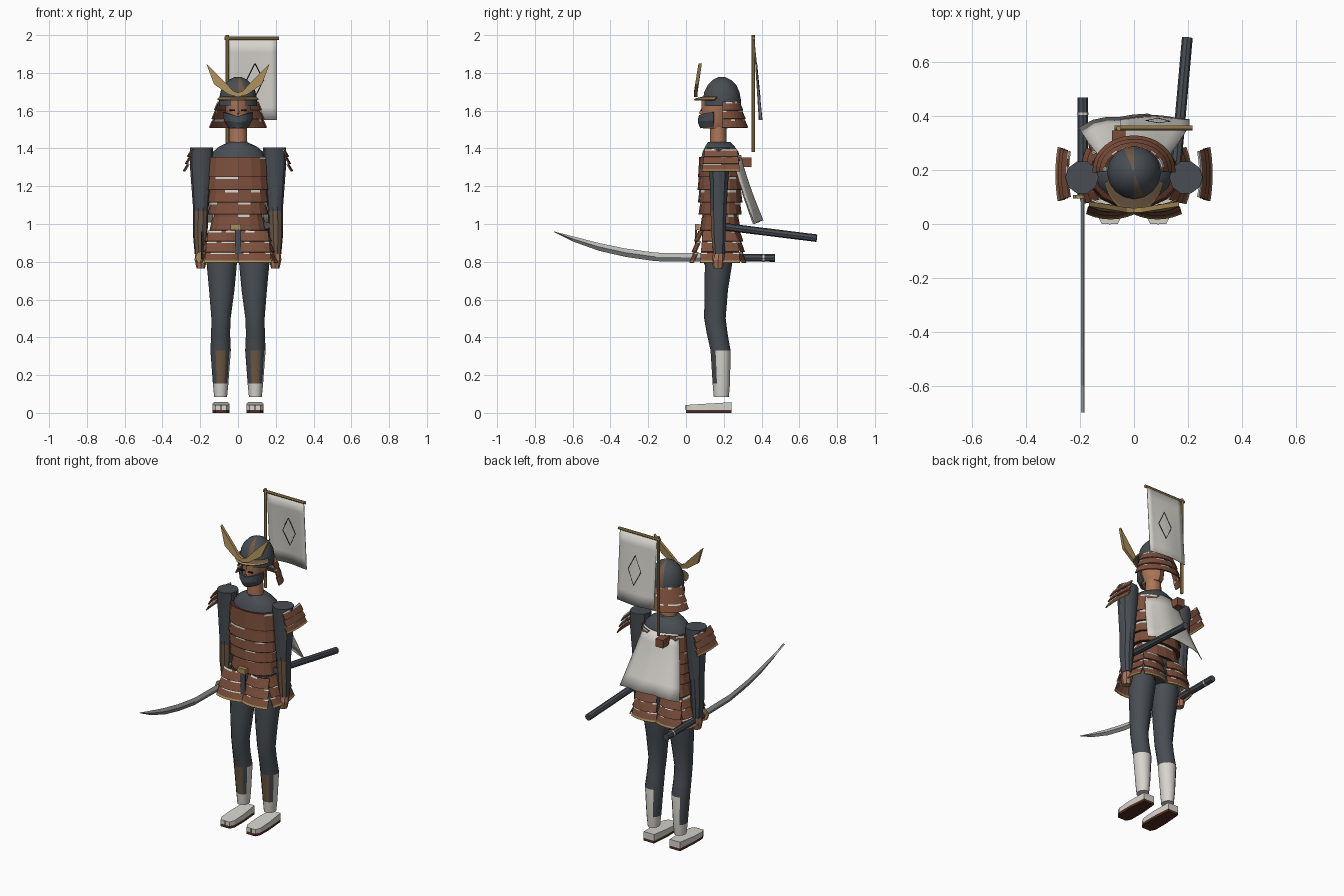
import bpy, bmesh, random
from math import sin, cos, pi, atan2, degrees, radians
from mathutils import Vector

random.seed(4)
cube = bpy.data.objects.get("Cube")
if cube:
    bpy.data.objects.remove(cube)


def mat(name, *rgb):
    m = bpy.data.materials.new(name)
    m.use_nodes = True
    m.diffuse_color = (*rgb, 1)
    m.node_tree.nodes["Principled BSDF"].inputs["Base Color"].default_value = (*rgb, 1)
    return m


cloth = mat("slate cloth", .065, .075, .087)
leather = mat("brown lacquer", .2, .078, .045)
dark_leather = mat("dark brown", .08, .027, .016)
gold = mat("dull gold", .4, .26, .1)
white = mat("off white", .68, .66, .61)
steel = mat("bright steel", .5, .5, .48)
dark_steel = mat("shaded steel", .2, .21, .21)
skin_tone = mat("skin", .42, .18, .1)
muted = mat("muted brown", .16, .1, .06)
black = mat("near black", .012, .012, .014)


def skin(name, rings, mats, rule=None, closed=True, smooth=False, thick=0):
    """Join rings of points with quads; closed rings get end caps."""
    bm = bmesh.new()
    vs = [[bm.verts.new(p) for p in r] for r in rings]
    n, rows = len(rings[0]), []
    for i in range(len(rings) - 1):
        for j in range(n if closed else n - 1):
            k = (j + 1) % n
            bm.faces.new((vs[i][j], vs[i][k], vs[i + 1][k], vs[i + 1][j]))
            rows.append(i)
    if closed:
        bm.faces.new(vs[0])
        bm.faces.new(vs[-1])
        rows += [0, len(rings) - 2]
    bmesh.ops.recalc_face_normals(bm, faces=bm.faces)
    if rule:
        for f, i in zip(bm.faces, rows):
            f.material_index = rule(i, f.calc_center_median(), f.normal)
    me = bpy.data.meshes.new(name)
    bm.to_mesh(me)
    bm.free()
    for m in mats:
        me.materials.append(m)
    ob = bpy.data.objects.new(name, me)
    bpy.context.collection.objects.link(ob)
    if thick:
        mod = ob.modifiers.new("thickness", 'SOLIDIFY')
        mod.thickness, mod.offset = thick, 0
    if smooth:
        bpy.ops.object.select_all(action='DESELECT')
        ob.select_set(True)
        bpy.context.view_layer.objects.active = ob
        bpy.ops.object.shade_smooth_by_angle(angle=radians(35))
    return ob


def ring(z, cx, cy, rx, ry, n, power=1):
    def p(v):
        return abs(v) ** power * (1 if v > 0 else -1)
    return [(cx + rx * p(cos(2 * pi * j / n)), cy + ry * p(sin(2 * pi * j / n)), z) for j in range(n)]


def loft(name, rows, mats, n=12, power=1, **kw):
    return skin(name, [ring(*r, n, power) for r in rows], mats, **kw)


def box(name, c, s, m):
    x, y, z = (v / 2 for v in s)
    base = [(-x, -y), (x, -y), (x, y), (-x, y)]
    return skin(name, [[(c[0] + a, c[1] + b, c[2] + h) for a, b in base] for h in (-z, z)], [m])


def rod(name, a, b, r, m, n=8):
    a, b = Vector(a), Vector(b)
    q = (b - a).to_track_quat('Z', 'Y')
    return skin(name, [[p + q @ Vector((r * cos(2 * pi * j / n), r * sin(2 * pi * j / n), 0))
                        for j in range(n)] for p in (a, b)], [m], smooth=True)


def lacing(i, c, n):
    return 1 if i == 0 and random.random() < .45 else 0


def lamellar(name, top, out, wt, wb, h, flare, curve=.02, rows=3):
    """Hanging panel of overlapping laced rows with a gilt hem."""
    top, out = Vector(top), Vector((*out, 0))
    side = Vector((-out.y, out.x, 0))
    for k in range(rows):
        rings = []
        for s in (0, .2, .8, 1):
            t = (k + s) / rows
            w = (wt + (wb - wt) * t) / 2
            rings.append([top + side * (w * u) + out * (flare * t + .012 * s - curve * u * u)
                          - Vector((0, 0, h * t)) for u in (-1, -.67, -.33, 0, .33, .67, 1)])
        skin(f"{name}_row_{k + 1}", rings, [leather, white, gold],
             lambda i, c, n: 2 if i == 2 and k == rows - 1 else lacing(i, c, n),
             closed=False, thick=.007)


def leg_rule(i, c, n):
    a = degrees(atan2(n.y, n.x))
    if c.z < .155:
        return 1
    if c.z < .33:
        return 2 if abs(a + 90) < 20 else 1 if -20 < a < 110 else 0
    return 0


for s, side in ((1, "left"), (-1, "right")):
    # Legs and split-toe footwear
    loft(side + "_leg", [(.95, s * .085, .175, .07, .075), (.8, s * .086, .173, .081, .073),
                         (.65, s * .086, .16, .067, .062), (.5, s * .09, .153, .051, .057),
                         (.42, s * .092, .165, .05, .055), (.33, s * .092, .183, .054, .053),
                         (.155, s * .092, .187, .041, .046), (.085, s * .092, .187, .034, .04)],
         [cloth, white, muted], rule=leg_rule, smooth=True)
    outline = [(-.03, 0), (.03, 0), (.045, .03), (.046, .12), (.036, .24), (-.036, .24), (-.046, .12), (-.045, .03)]
    foot = [[(s * .09 + x, y, z + y * k) for x, y in outline] for z, k in ((0, 0), (.016, 0), (.042, .06))]
    skin(side + "_sandal_sole", foot[:2], [dark_leather])
    skin(side + "_foot", foot[1:], [white])
    box(side + "_toe_split", (s * .09, .001, .029), (.006, .006, .026), black)

    # Arms with front forearm guards
    loft(side + "_arm", [(1.405, s * .193, .173, .062, .062), (1.3, s * .194, .176, .06, .055),
                         (1.07, s * .197, .172, .04, .044), (.95, s * .2, .172, .039, .04),
                         (.84, s * .2, .175, .029, .032)], [cloth, muted],
         rule=lambda i, c, n: 1 if c.z < 1.07 and n.y < -.6 else 0, n=10, smooth=True)
    loft(side + "_hand", [(.85, s * .2, .175, .025, .028), (.81, s * .197, .17, .033, .034),
                          (.765, s * .197, .17, .022, .026)], [skin_tone], n=8)

    # Shoulder guards and skirt panels
    lamellar(side + "_shoulder_guard", (s * .245, .185, 1.395), (s, 0), .17, .2, .115, .032, .008)
    lamellar(side + "_front_skirt", (s * .087, .07, .965), (0, -1), .14, .18, .17, .038)
    lamellar(side + "_side_skirt", (s * .15, .18, .965), (s, 0), .18, .21, .17, .05)
    lamellar(side + "_back_skirt", (s * .085, .28, .965), (0, 1), .14, .17, .17, .025)

    # Helmet horn
    horn = [(0, 1.672), (.05, 1.686), (.127, 1.74), (.168, 1.85), (.063, 1.745), (.026, 1.705), (0, 1.695)]
    skin(side + "_horn", [[(s * x, .042 + d + max(0, z - 1.7) * .16, z) for x, z in horn] for d in (0, .018)], [gold])

    # Eyes and brows
    box(side + "_eye", (s * .03, .082, 1.602), (.028, .008, .007), black)

# Hips, belt knot and sash
loft("hips", [(.84, 0, .175, .12, .08), (.99, 0, .178, .125, .1)], [cloth], smooth=True)
box("belt_buckle", (-.012, .06, .985), (.058, .025, .032), gold)
box("sash_end", (0, .053, .905), (.032, .012, .13), cloth)

# Laced cuirass bands
bands = [(1.355, 1.25, .156, .162), (1.25, 1.18, .16, .166), (1.18, 1.115, .156, .163),
         (1.115, 1.05, .15, .158), (1.05, .965, .135, .15)]
for k, (z1, z0, a, b) in enumerate(bands):
    loft(f"cuirass_band_{k + 1}", [(z1, 0, .181, a, a * .71), (z1 - .012, 0, .181, a, a * .715),
                                   (z0 + .005, 0, .181, b, b * .72), (z0, 0, .181, b, b * .72)],
         [leather, white, dark_leather], n=16, power=.85,
         rule=lambda i, c, n: 2 if i == 2 or abs(n.z) > .9 else lacing(i, c, n))
loft("shoulder_yoke", [(1.33, 0, .183, .15, .108), (1.38, 0, .183, .135, .098), (1.41, 0, .18, .1, .08),
                       (1.435, 0, .175, .045, .06)], [cloth], n=14, smooth=True)

# Neck, head and face mask
loft("neck", [(1.4, 0, .172, .05, .045), (1.54, 0, .17, .046, .042)], [skin_tone], smooth=True)
loft("head", [(1.505, 0, .155, .045, .065), (1.54, 0, .158, .062, .076), (1.66, 0, .165, .07, .082)],
     [skin_tone], smooth=True)
nose = [(-.012, .083, 1.582), (.012, .083, 1.582), (0, .068, 1.585)]
skin("nose", [nose, [(x * .4, .088, 1.625) for x, y, z in nose]], [skin_tone])
arc = [radians(185 + 17 * j) for j in range(11)]
skin("face_mask", [[(rx * cos(a), .155 + ry * sin(a), z + .022 * abs(cos(a)) * lift) for a in arc]
                   for z, rx, ry, lift in ((1.508, .05, .075, .3), (1.54, .07, .088, .4), (1.57, .075, .084, 1))],
     [cloth], closed=False, thick=.01)

# Helmet bowl, brim and layered neck guard
def bowl_rule(i, c, n):
    a = degrees(atan2(c.y - .19, c.x))
    return 1 if -90 < a < -67 or 90 < a < 113 else 0


levels = [(1.625, 1), (1.66, 1), (1.7, .93), (1.735, .76), (1.762, .5), (1.777, .2), (1.779, .03)]
loft("helmet_bowl", [(z, 0, .19, .1 * f, .1 * f) for z, f in levels], [cloth, muted], n=16,
     rule=bowl_rule, smooth=True)
brim = [radians(195 + 15 * j) for j in range(11)]
skin("helmet_brim", [[(rx * cos(a), .19 + ry * sin(a), z) for a in brim]
                     for z, rx, ry in ((1.672, .095, .095), (1.662, .108, .135), (1.657, .11, .145))],
     [muted, gold], lambda i, c, n: i, closed=False, thick=.008)
back = [radians(-4 + 188 * j / 16) for j in range(17)]
for k in range(3):
    z, r = 1.648 - .046 * k, .105 + .013 * k
    skin(f"neck_guard_row_{k + 1}", [[((r + d) * cos(a), .2 + (r + d - .025) * sin(a), z - h) for a in back]
                                     for h, d in ((0, 0), (.011, .005), (.046, .02))],
         [leather, white], lacing, closed=False, thick=.007)

# Back cape
rows = []
for t in (0, .2, .4, .6, .8, 1):
    rows.append([(u * (.12 + .085 * t), .29 + .115 * t ** 1.2 - .045 * u * u + .006 * t * sin(7 * u),
                  1.365 - .345 * t - .02 * t * u * u) for u in (-1, -.75, -.5, -.25, 0, .25, .5, .75, 1)])
skin("back_cape", rows, [white], closed=False, smooth=True, thick=.004)

# Banner with pole, crossbar and socket
box("pole_socket", (-.057, .315, 1.327), (.05, .065, .05), leather)
rod("banner_pole", (-.057, .355, 1.38), (-.057, .355, 2), .009, gold)
rod("banner_crossbar", (-.072, .357, 1.984), (.218, .357, 1.984), .009, gold)


def banner_point(x, z):
    t = (1.98 - z) / .43
    return Vector((x, .36 + .035 * t + .008 * t * sin(x * 22), z))


skin("banner", [[banner_point(-.05 + .032 * j, 1.98 - .0717 * i) for j in range(9)] for i in range(7)],
     [white], closed=False, smooth=True, thick=.004)
diamond = [banner_point(*p) for p in ((.09, 1.85), (.135, 1.76), (.09, 1.67), (.045, 1.76))]
for k in range(4):
    rod(f"banner_diamond_edge_{k + 1}", diamond[k], diamond[(k + 1) % 4], .004, black, 4)

# Drawn sword in the right hand, scabbard on the left hip
blade = [(.1, .8, .845), (-.16, .803, .848), (-.32, .826, .87), (-.46, .858, .899), (-.6, .908, .935), (-.7, .958, .961)]
skin("sword_blade", [[(-.19, y, lo), (-.183, y, (lo + hi) / 2), (-.19, y, hi), (-.197, y, (lo + hi) / 2)]
                     for y, lo, hi in blade], [dark_steel, steel], lambda i, c, n: 1 if n.z > 0 else 0)
rod("sword_guard", (-.19, .095, .822), (-.19, .108, .822), .036, gold)
rod("sword_grip", (-.19, .1, .822), (-.19, .47, .82), .02, cloth)
rod("grip_binding", (-.19, .405, .82), (-.19, .415, .82), .0212, white)
rod("scabbard", (.15, .15, .992), (.198, .692, .925), .02, cloth)
